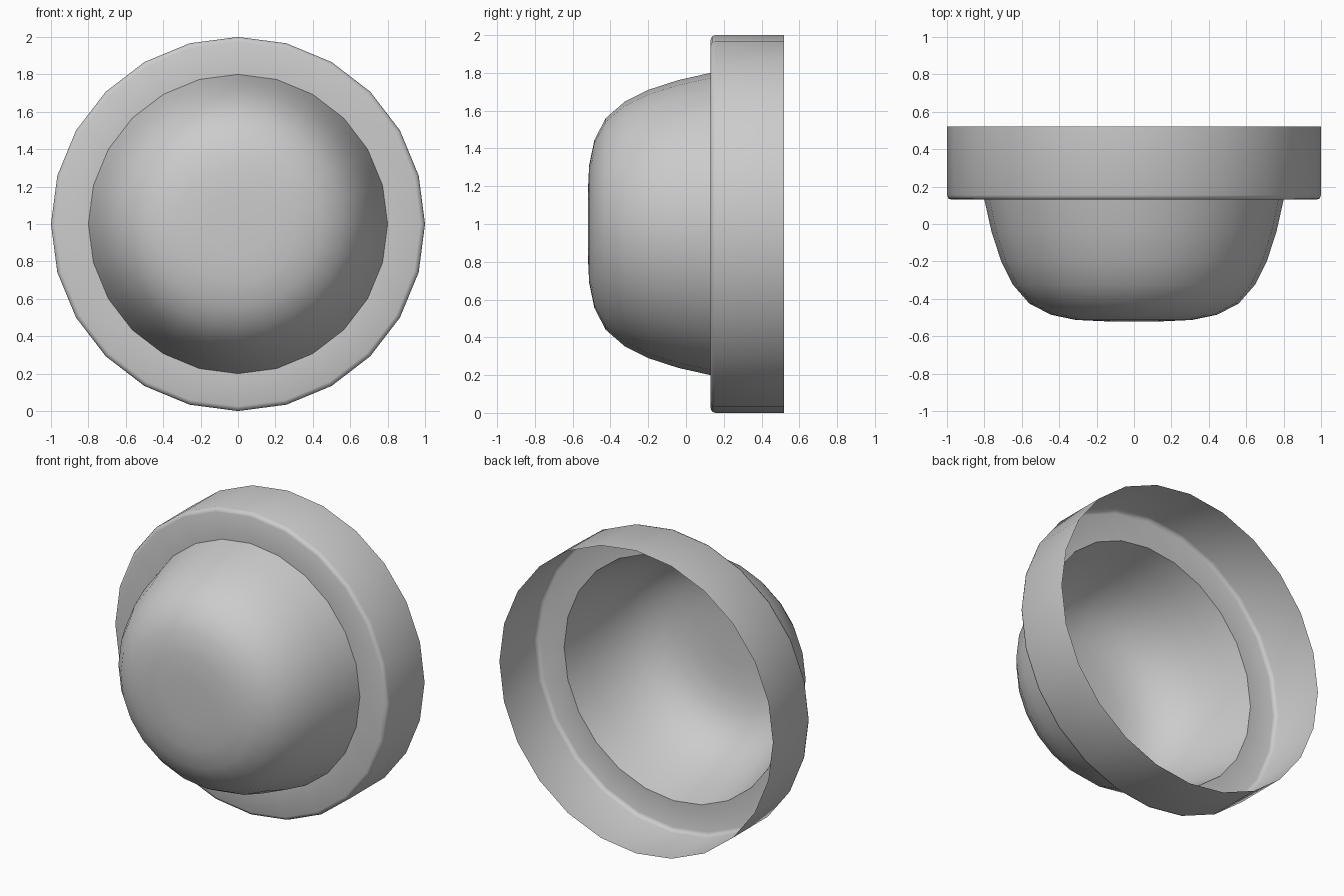
import bpy, bmesh, math

if "Cube" in bpy.data.objects:
    bpy.data.objects.remove(bpy.data.objects["Cube"])

SEGMENTS = 24
CENTRE_Z = 1.0


def revolve(name, profile, sharp_angle):
    """Spin a (radius, y) profile about the front-to-back axis."""
    bm = bmesh.new()
    rings = []
    for r, y in profile:
        if r == 0:
            rings.append([bm.verts.new((0, y, CENTRE_Z))] * SEGMENTS)
            continue
        rings.append([bm.verts.new((r * math.cos(a), y, CENTRE_Z + r * math.sin(a)))
                      for a in (2 * math.pi * i / SEGMENTS for i in range(SEGMENTS))])
    for inner, outer in zip(rings, rings[1:]):
        for i in range(SEGMENTS):
            j = (i + 1) % SEGMENTS
            corners = dict.fromkeys((inner[i], inner[j], outer[j], outer[i]))
            bm.faces.new(list(corners)[::-1])
    # outward normals: the front must face -y
    bm.normal_update()
    front = min(bm.faces, key=lambda f: f.calc_center_median().y)
    if front.normal.y > 0:
        bmesh.ops.reverse_faces(bm, faces=bm.faces[:])
    mesh = bpy.data.meshes.new(name)
    bm.to_mesh(mesh)
    bm.free()
    obj = bpy.data.objects.new(name, mesh)
    bpy.context.collection.objects.link(obj)
    bpy.ops.object.select_all(action='DESELECT')
    obj.select_set(True)
    bpy.context.view_layer.objects.active = obj
    bpy.ops.object.shade_smooth_by_angle(angle=math.radians(sharp_angle))
    return obj


# Rounded bowl, closed at the front and open at the back
revolve("bowl", [(0, -0.52), (0.16, -0.52), (0.31, -0.513), (0.445, -0.485),
                 (0.56, -0.425), (0.647, -0.325), (0.71, -0.2),
                 (0.762, -0.04), (0.80, 0.13)], 40)

# Thin collar: flat front flange, softened corner, straight rim open at the back
revolve("collar", [(0.80, 0.13), (0.975, 0.13), (0.993, 0.137),
                   (1.0, 0.155), (1.0, 0.52)], 50)
